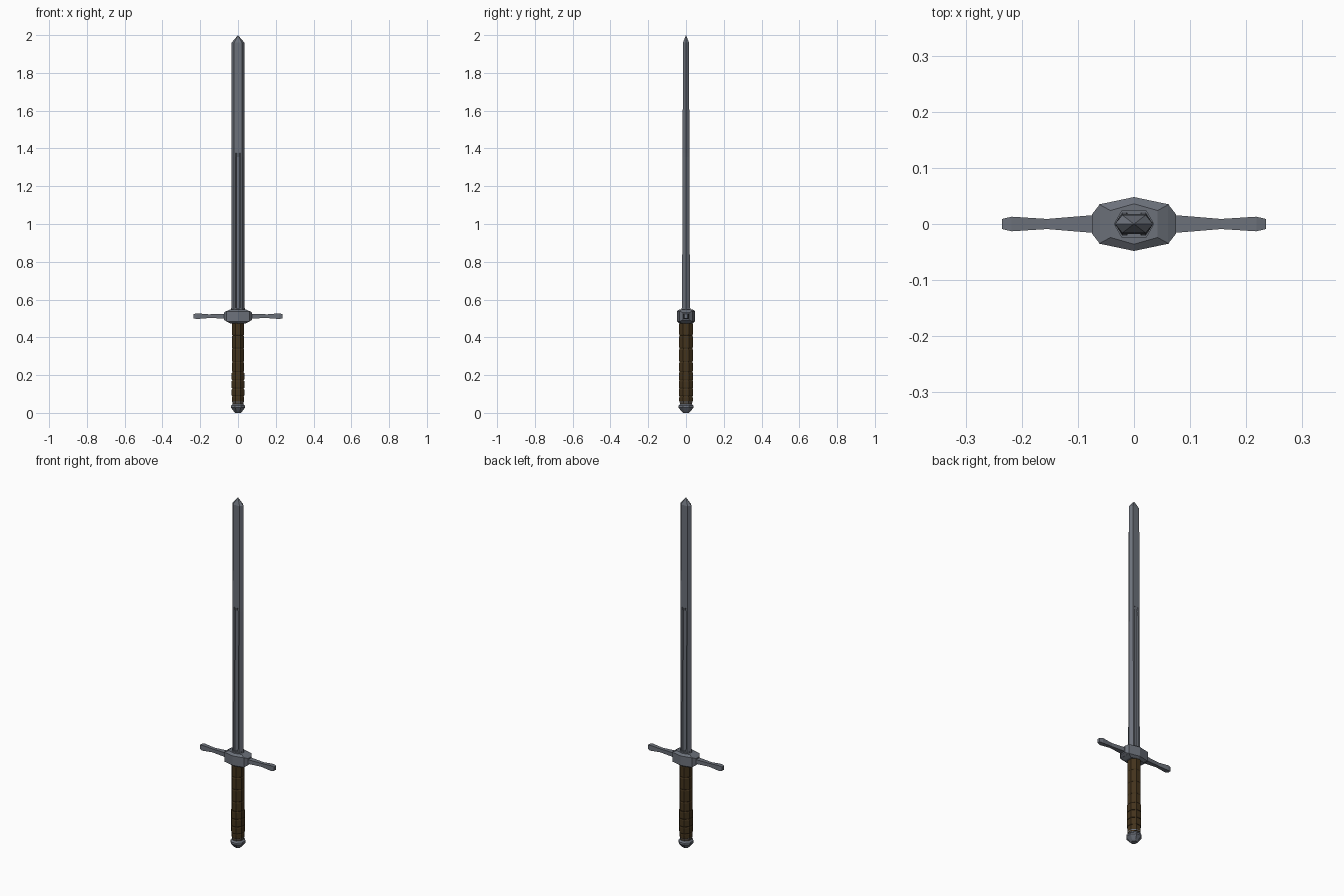
import bpy, bmesh, math

if "Cube" in bpy.data.objects:
    bpy.data.objects.remove(bpy.data.objects["Cube"])

def material(name, rgb):
    m = bpy.data.materials.new(name)
    m.diffuse_color = (*rgb, 1)
    m.use_nodes = True
    m.node_tree.nodes["Principled BSDF"].inputs["Base Color"].default_value = m.diffuse_color
    return m

STEEL = material("grey steel", (0.15, 0.165, 0.195))
LEATHER = material("dark brown leather", (0.056, 0.033, 0.012))

def loft(name, rings, mat):
    """Skin a closed solid through rings that share one point count."""
    bm = bmesh.new()
    loops = [[bm.verts.new(p) for p in r] for r in rings]
    n = len(rings[0])
    for a, b in zip(loops, loops[1:]):
        for i in range(n):
            j = (i + 1) % n
            bm.faces.new((a[i], a[j], b[j], b[i]))
    bm.faces.new(loops[0][::-1])
    bm.faces.new(loops[-1])
    bmesh.ops.remove_doubles(bm, verts=bm.verts, dist=0.0002)
    bmesh.ops.recalc_face_normals(bm, faces=bm.faces)
    me = bpy.data.meshes.new(name)
    bm.to_mesh(me)
    bm.free()
    me.materials.append(mat)
    ob = bpy.data.objects.new(name, me)
    bpy.context.collection.objects.link(ob)
    return ob

def octagon(z, rx, ry):
    k = 1 / math.cos(math.pi / 8)
    return [(rx * k * math.cos(math.pi / 8 + i * math.pi / 4),
             ry * k * math.sin(math.pi / 8 + i * math.pi / 4), z) for i in range(8)]

# Blade: flat hexagonal section, with a fuller sunk into both faces
def blade_ring(z, half_thick, groove, scale=1.0):
    t = half_thick
    side = [(-0.034, 0), (-0.021, -t), (-0.013, -t), (-0.009, -t + groove),
            (0.009, -t + groove), (0.013, -t), (0.021, -t)]
    pts = side + [(-x, -y) for x, y in side]
    return [(x * scale, y * scale, z) for x, y in pts]

loft("blade", [blade_ring(0.52, 0.021, 0.007),
               blade_ring(1.355, 0.018, 0.007),
               blade_ring(1.375, 0.018, 0),
               blade_ring(1.96, 0.016, 0),
               blade_ring(2.0, 0.016, 0, 0)], STEEL)

# Collar at the foot of the blade
def hexagon(z, rx, ry):
    return [(-rx, 0, z), (-rx * 0.62, -ry, z), (rx * 0.62, -ry, z),
            (rx, 0, z), (rx * 0.62, ry, z), (-rx * 0.62, ry, z)]

loft("blade_collar", [hexagon(0.53, 0.036, 0.024), hexagon(0.555, 0.036, 0.024)], STEEL)

# Guard block: six-sided plan with a ridge front and back and chamfered rims
def block_ring(z, x, y_corner, y_mid):
    return [(-x, -y_corner, z), (0, -y_mid, z), (x, -y_corner, z),
            (x, y_corner, z), (0, y_mid, z), (-x, y_corner, z)]

loft("guard_block", [block_ring(0.474, 0.042, 0.024, 0.036),
                     block_ring(0.484, 0.062, 0.035, 0.048),
                     block_ring(0.538, 0.062, 0.035, 0.048),
                     block_ring(0.548, 0.042, 0.024, 0.036)], STEEL)

# Guard arms with tapered shoulders and flared ends, mirrored
def arm_ring(x, hy, hz):
    return [(x, -hy, 0.512 - hz), (x, hy, 0.512 - hz),
            (x, hy, 0.512 + hz), (x, -hy, 0.512 + hz)]

for label, s in (("left", -1), ("right", 1)):
    loft("guard_shoulder_" + label, [arm_ring(s * 0.061, 0.035, 0.028),
                                     arm_ring(s * 0.075, 0.017, 0.019)], STEEL)
    loft("guard_arm_" + label, [arm_ring(s * 0.07, 0.016, 0.012),
                                arm_ring(s * 0.155, 0.009, 0.010),
                                arm_ring(s * 0.218, 0.013, 0.015),
                                arm_ring(s * 0.235, 0.009, 0.011)], STEEL)

# Grip: eight-sided leather core with raised wraps along it
loft("grip", [octagon(0.05, 0.030, 0.033), octagon(0.48, 0.030, 0.034)], LEATHER)
edges = [0.058, 0.088, 0.128, 0.172, 0.216, 0.27, 0.34, 0.41, 0.476]
for i, (lo, hi) in enumerate(zip(edges, edges[1:])):
    grow = 0.003 if i in (1, 2, 3) else 0.001
    rx, ry = 0.031 + grow, 0.035 + grow
    loft(f"grip_wrap_{i + 1}", [octagon(lo + 0.001, rx - 0.002, ry - 0.002),
                                octagon(lo + 0.006, rx, ry),
                                octagon(hi - 0.006, rx, ry),
                                octagon(hi - 0.001, rx - 0.002, ry - 0.002)], LEATHER)

# Pommel: neck ring and faceted knob
loft("pommel", [octagon(0.0, 0.015, 0.016),
                octagon(0.008, 0.022, 0.024),
                octagon(0.028, 0.037, 0.040),
                octagon(0.038, 0.036, 0.039),
                octagon(0.046, 0.028, 0.031),
                octagon(0.060, 0.031, 0.034)], STEEL)
